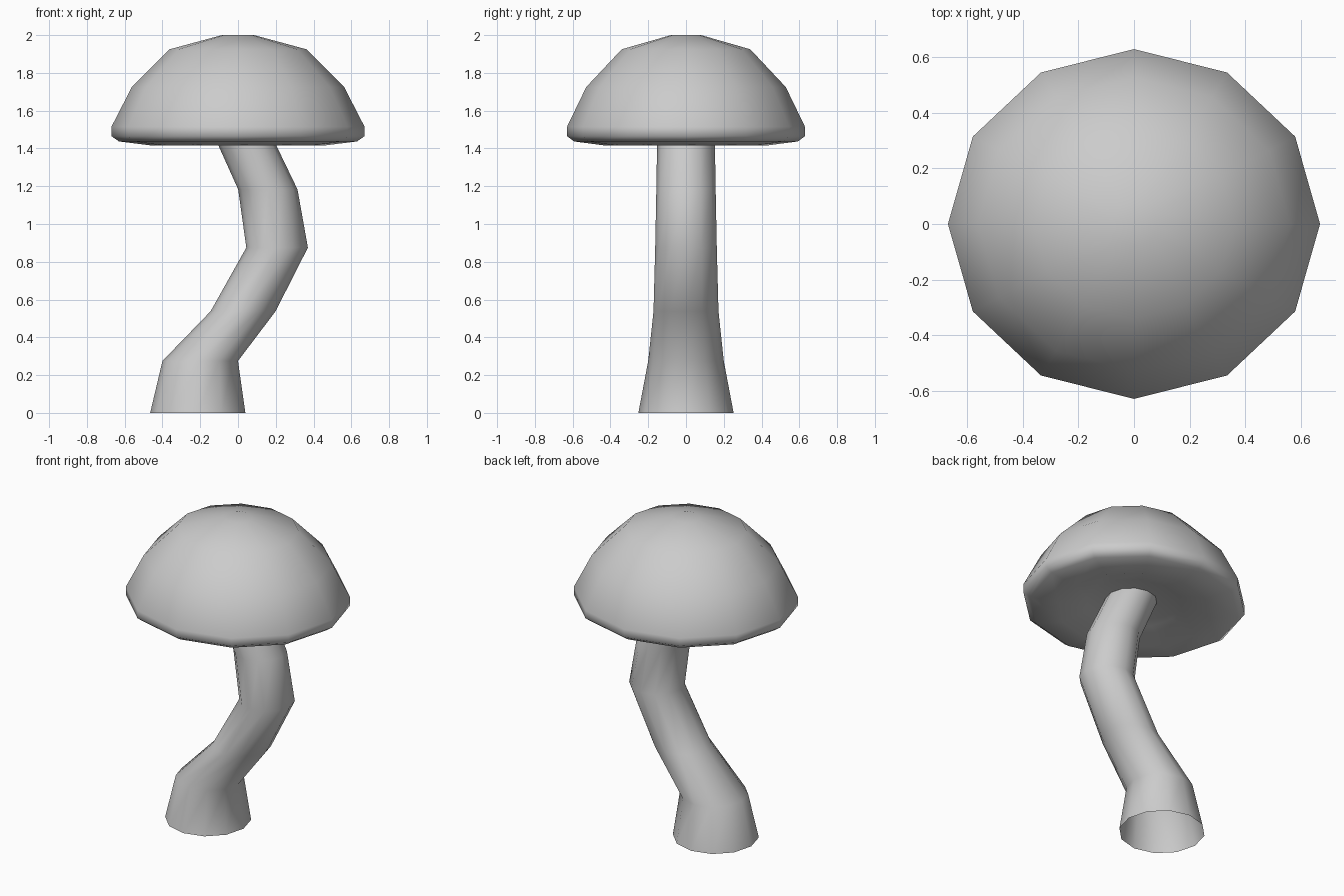
import bpy, bmesh
from math import cos, sin, tau

if "Cube" in bpy.data.objects:
    bpy.data.objects.remove(bpy.data.objects["Cube"])

SIDES = 12


def loft(name, rings, cap_start=None, cap_end=None):
    """Skin 12-sided rings (centre x, z, radius x, radius y); optional pole heights close the ends."""
    bm = bmesh.new()
    loops = []
    for cx, z, rx, ry in rings:
        loops.append([bm.verts.new((cx + rx * cos(tau * i / SIDES), ry * sin(tau * i / SIDES), z))
                      for i in range(SIDES)])
    for a, b in zip(loops, loops[1:]):
        for i in range(SIDES):
            j = (i + 1) % SIDES
            bm.faces.new((a[i], a[j], b[j], b[i]))
    for loop, pole, flip in ((loops[0], cap_start, True), (loops[-1], cap_end, False)):
        if pole is None:
            continue
        tip = bm.verts.new((0, 0, pole))
        for i in range(SIDES):
            pair = (loop[i], loop[(i + 1) % SIDES])
            bm.faces.new((*(pair[::-1] if flip else pair), tip))
    for f in bm.faces:
        f.smooth = True
    mesh = bpy.data.meshes.new(name)
    bm.to_mesh(mesh)
    bm.free()
    obj = bpy.data.objects.new(name, mesh)
    bpy.context.collection.objects.link(obj)
    return obj


# Bent stem, open at the foot, its top tucked into the cap
stem_path = [(-0.213, 0, 0.252), (-0.2, 0.275, 0.2), (0.027, 0.538, 0.172),
             (0.207, 0.875, 0.163), (0.158, 1.183, 0.157), (0.015, 1.49, 0.152)]
loft("stem", [(x, z, r, r) for x, z, r in stem_path])

# Slightly oval cap: hollowed underside, rounded rim, dome
cap_profile = [(0.29, 1.465), (0.46, 1.416), (0.63, 1.437), (0.67, 1.465),
               (0.67, 1.515), (0.562, 1.725), (0.362, 1.925), (0.085, 2.0)]
loft("cap", [(0, z, r, r * 0.94) for r, z in cap_profile], cap_start=1.48, cap_end=2.0)
